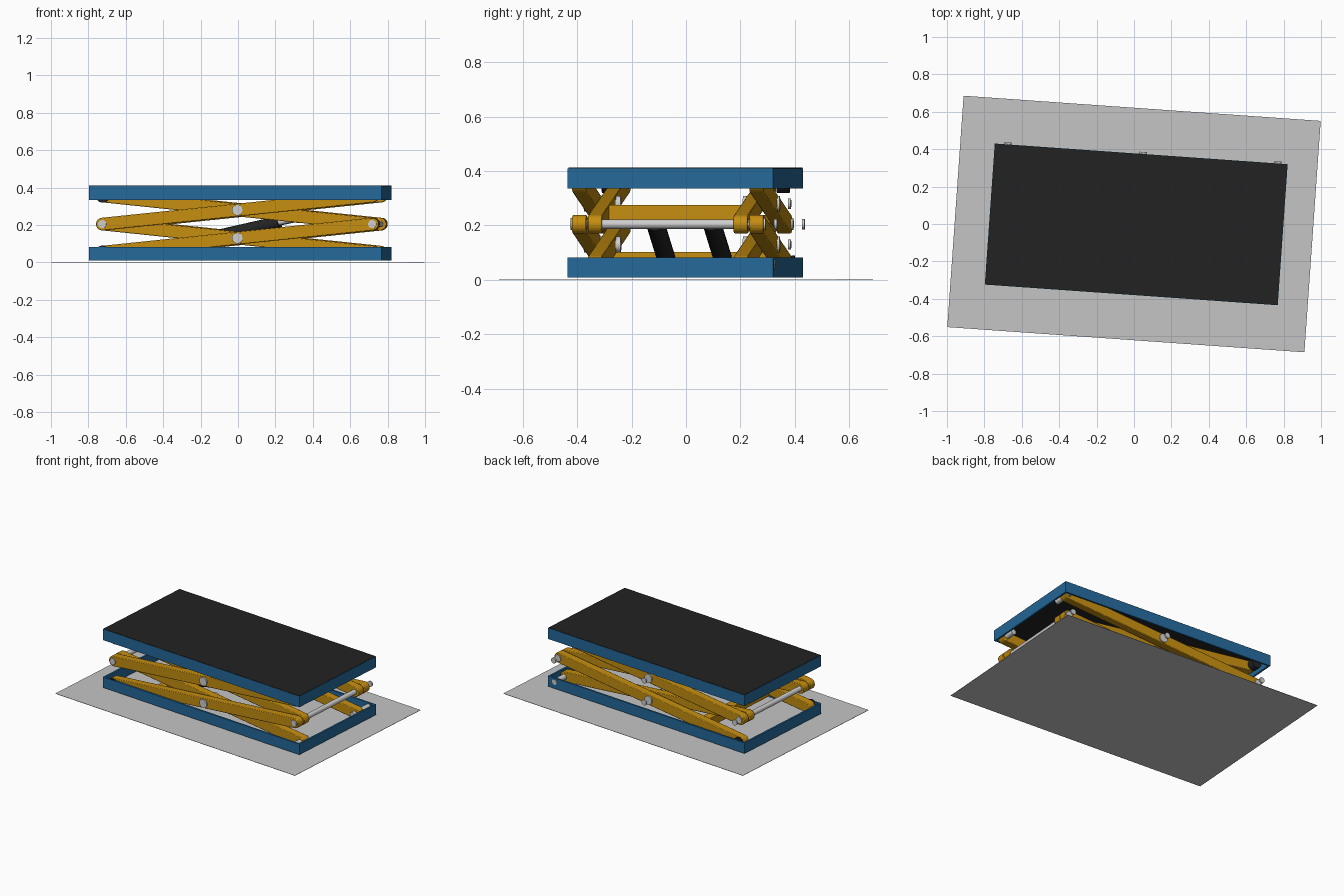
import bpy, bmesh, math
from mathutils import Matrix, Vector

cube = bpy.data.objects.get("Cube")
if cube:
    bpy.data.objects.remove(cube, do_unlink=True)


def material(name, rgb):
    m = bpy.data.materials.new(name)
    m.use_nodes = True
    m.diffuse_color = (*rgb, 1)
    m.node_tree.nodes["Principled BSDF"].inputs["Base Color"].default_value = (*rgb, 1)
    return m


BLUE = material("blue_paint", (0.018, 0.14, 0.32))
YELLOW = material("yellow_paint", (0.56, 0.27, 0.005))
BLACK = material("black_rubber", (0.016, 0.016, 0.016))
STEEL = material("bright_steel", (0.62, 0.62, 0.62))
GREY = material("floor_grey", (0.56, 0.56, 0.56))

# The whole table stands slightly turned on its floor plate
TURN = Matrix.Rotation(math.radians(-4.03), 4, "Z")
PLACE = Matrix.Translation((0.012, -0.002, 0)) @ TURN


def finish(name, bm, mat, place=PLACE, smooth=False):
    bmesh.ops.recalc_face_normals(bm, faces=bm.faces)
    me = bpy.data.meshes.new(name)
    bm.to_mesh(me)
    bm.free()
    me.materials.append(mat)
    ob = bpy.data.objects.new(name, me)
    bpy.context.collection.objects.link(ob)
    ob.matrix_world = place
    if smooth:
        bpy.ops.object.select_all(action="DESELECT")
        ob.select_set(True)
        bpy.context.view_layer.objects.active = ob
        bpy.ops.object.shade_smooth_by_angle(angle=math.radians(35))
    return ob


def box(name, low, high, mat, place=PLACE):
    low, high = Vector(low), Vector(high)
    bm = bmesh.new()
    bmesh.ops.create_cube(bm, size=1)
    bmesh.ops.scale(bm, vec=high - low, verts=bm.verts)
    bmesh.ops.translate(bm, vec=(low + high) / 2, verts=bm.verts)
    return finish(name, bm, mat, place)


def rod(name, a, b, radius, mat, sides=24):
    a, b = Vector(a), Vector(b)
    bm = bmesh.new()
    spin = (b - a).to_track_quat("Z", "Y").to_matrix().to_4x4()
    bmesh.ops.create_cone(bm, cap_ends=True, segments=sides, radius1=radius, radius2=radius,
                          depth=(b - a).length, matrix=Matrix.Translation((a + b) / 2) @ spin)
    return finish(name, bm, mat, smooth=True)


def arm(name, a, b, y0, y1, radius=0.034):
    """Flat bar with round ends, running from a to b in the xz plane."""
    a, b = Vector(a), Vector(b)
    heading = math.atan2(b.y - a.y, b.x - a.x)
    bm = bmesh.new()
    ring = []
    for centre, start in ((b, -math.pi / 2), (a, math.pi / 2)):
        for i in range(13):
            t = heading + start + math.pi * i / 12
            ring.append(bm.verts.new((centre.x + radius * math.cos(t), y0,
                                      centre.y + radius * math.sin(t))))
    face = bm.faces.new(ring)
    out = bmesh.ops.extrude_face_region(bm, geom=[face])
    bmesh.ops.translate(bm, vec=(0, y1 - y0, 0),
                        verts=[v for v in out["geom"] if isinstance(v, bmesh.types.BMVert)])
    ob = finish(name, bm, YELLOW, smooth=True)
    bev = ob.modifiers.new("soft_edge", "BEVEL")
    bev.width = 0.004
    bev.segments = 2
    bev.limit_method = "ANGLE"
    return ob


def frame(name, z0, z1, wall=0.012):
    """Open rectangular rim."""
    hx, hy = 0.785, 0.378
    bm = bmesh.new()
    loops = []
    for inset, z in ((0, z0), (0, z1), (wall, z1), (wall, z0)):
        x, y = hx - inset, hy - inset
        loops.append([bm.verts.new(p) for p in
                      ((-x, -y, z), (x, -y, z), (x, y, z), (-x, y, z))])
    for k in range(4):
        p, q = loops[k], loops[(k + 1) % 4]
        for i in range(4):
            j = (i + 1) % 4
            bm.faces.new((p[i], p[j], q[j], q[i]))
    return finish(name, bm, BLUE)


# Floor plate, base rim, platform rim and deck
box("floor_plate", (-0.957, -0.62, 0), (0.957, 0.62, 0.002), GREY, TURN)
frame("base_frame", 0.01, 0.082)
frame("platform_rim", 0.335, 0.41)
box("platform_deck", (-0.783, -0.376, 0.398), (0.783, 0.376, 0.412), BLACK)

LEFT, MID, RIGHT = -0.714, 0.01, 0.733
LOW, LOWER, HALF, UPPER, HIGH = 0.055, 0.13, 0.205, 0.28, 0.355
SHIFT = -0.012


def depth(side, d):
    return SHIFT + side * d


# Two stacked scissor pairs on each side
for side, tag in ((-1, "front"), (1, "back")):
    outer = depth(side, 0.3), depth(side, 0.352)
    inner = depth(side, 0.242), depth(side, 0.294)
    arm(tag + "_lower_outer_arm", (LEFT, LOW), (RIGHT, HALF), *outer)
    arm(tag + "_upper_outer_arm", (LEFT, HALF), (RIGHT, HIGH), *outer)
    arm(tag + "_lower_inner_arm", (LEFT, HALF), (RIGHT, LOW), *inner)
    arm(tag + "_upper_inner_arm", (LEFT, HIGH), (RIGHT, HALF), *inner)

    # Centre pivots with heads
    for z, level in ((LOWER, "lower"), (UPPER, "upper")):
        rod(f"{tag}_{level}_pivot", (MID, depth(side, 0.225), z),
            (MID, depth(side, 0.36), z), 0.029, STEEL)
    for x, end in ((LEFT, "left"), (RIGHT, "right")):
        rod(f"{tag}_{end}_pin_head", (x, depth(side, 0.345), HALF),
            (x, depth(side, 0.359), HALF), 0.022, STEEL)

    # Rollers at one end, fixed hinge pins at the other
    rod(tag + "_top_roller", (LEFT, depth(side, 0.298), HIGH),
        (LEFT, depth(side, 0.345), HIGH), 0.035, BLACK)
    rod(tag + "_bottom_roller", (LEFT, depth(side, 0.353), LOW),
        (LEFT, depth(side, 0.364), LOW), 0.035, BLACK)
    rod(tag + "_top_hinge_pin", (RIGHT, depth(side, 0.23), HIGH),
        (RIGHT, depth(side, 0.364), HIGH), 0.018, STEEL)
    rod(tag + "_bottom_hinge_pin", (RIGHT, depth(side, 0.22), LOW),
        (RIGHT, 0.381 if side > 0 else -0.37, LOW), 0.018, STEEL)

    # Hydraulic cylinder and piston
    y = 0.006 + side * 0.104
    rod(tag + "_cylinder", (-0.38, y, 0.08), (0.21, y, 0.214), 0.034, BLACK)
    rod(tag + "_piston", (0.2, y, 0.212), (0.35, y, 0.244), 0.016, STEEL)

# Cross shafts joining both sides at mid height
for x, end in ((LEFT, "left"), (RIGHT, "right")):
    rod(end + "_cross_shaft", (x, depth(-1, 0.35), HALF), (x, depth(1, 0.35), HALF), 0.017, STEEL)

# Retaining rings behind the back arms
for x, z in ((LEFT, HALF), (RIGHT, HALF), (MID, LOWER), (MID, UPPER)):
    rod("retaining_ring", (x, 0.379, z), (x, 0.389, z), 0.019, STEEL)

# Cross beams that carry the cylinders
box("upper_cross_beam", (0.32, depth(-1, 0.245), 0.212), (0.38, depth(1, 0.245), 0.276), YELLOW)
box("lower_cross_beam", (-0.42, depth(-1, 0.3), 0.045), (-0.36, depth(1, 0.3), 0.103), YELLOW)
